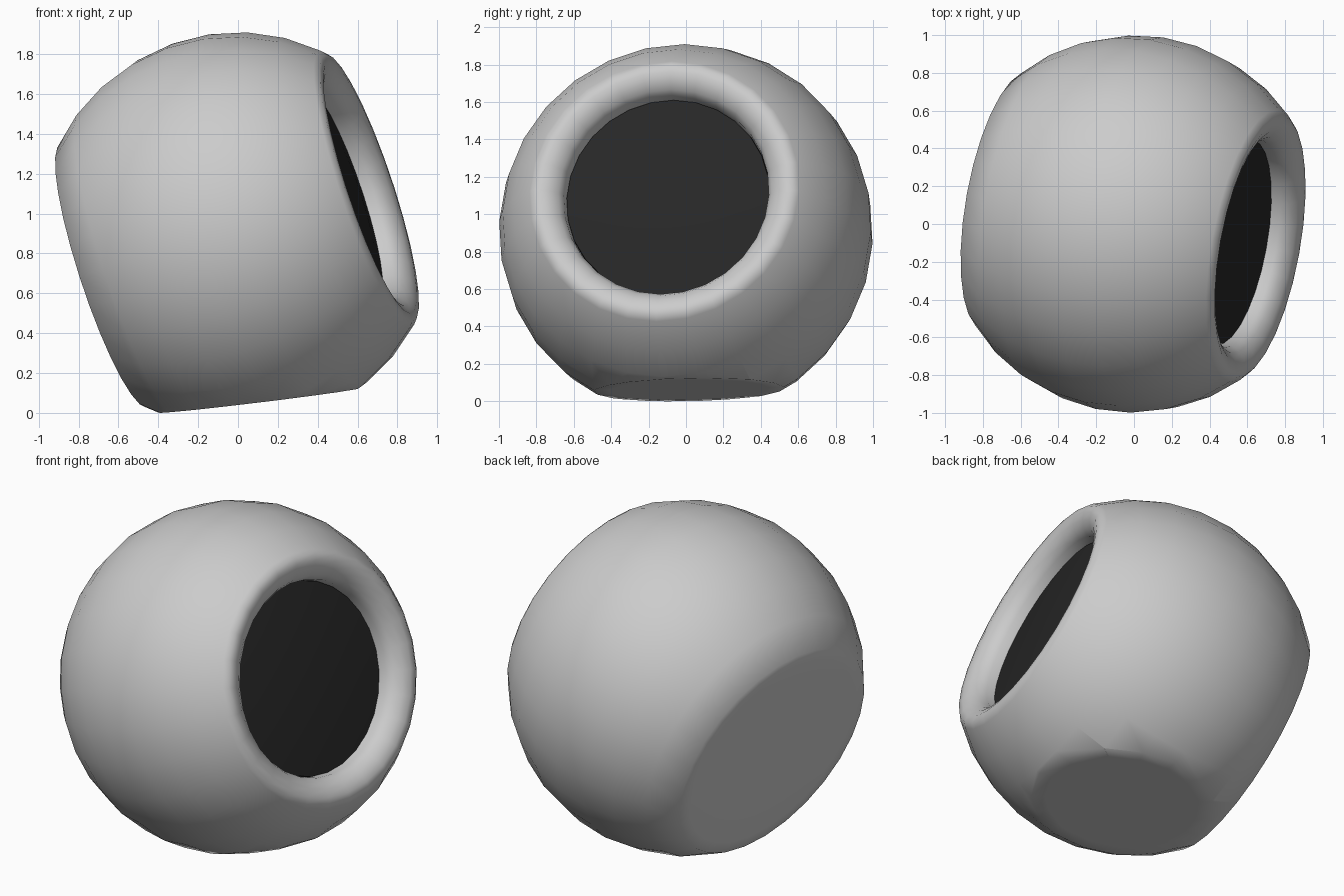
import bpy, bmesh, math
from mathutils import Vector, Matrix

if "Cube" in bpy.data.objects:
    bpy.data.objects.remove(bpy.data.objects["Cube"])

CENTRE = Vector((0, 0, 0.9))
AXIS = Vector((0.936, -0.17, 0.31)).normalized()   # direction the opening looks
PLACE = Matrix.Translation(CENTRE) @ AXIS.to_track_quat('Z', 'Y').to_matrix().to_4x4()
SEGMENTS = 28


def lathe(profile):
    """Spin (radius, height) points round z, then tilt the result into place."""
    bm = bmesh.new()
    pts = [bm.verts.new((r, 0, t)) for r, t in profile]
    edges = [bm.edges.new(pair) for pair in zip(pts, pts[1:])]
    bmesh.ops.spin(bm, geom=pts + edges, axis=(0, 0, 1), cent=(0, 0, 0),
                   angle=math.tau, steps=SEGMENTS, use_duplicate=False)
    bmesh.ops.remove_doubles(bm, verts=bm.verts, dist=1e-4)
    bmesh.ops.transform(bm, matrix=PLACE, verts=bm.verts)
    return bm


def finish(bm, name, angle):
    bmesh.ops.recalc_face_normals(bm, faces=bm.faces)
    mesh = bpy.data.meshes.new(name)
    bm.to_mesh(mesh)
    bm.free()
    obj = bpy.data.objects.new(name, mesh)
    bpy.context.collection.objects.link(obj)
    bpy.ops.object.select_all(action='DESELECT')
    obj.select_set(True)
    bpy.context.view_layer.objects.active = obj
    bpy.ops.object.shade_smooth_by_angle(angle=math.radians(angle))
    return obj


# Round body: flat back, spherical side, rolled lip and socket wall
back = [(0, -0.73), (0.4, -0.73), (0.62, -0.725)]
start, end, steps = math.radians(-46), math.radians(43), 8
side = []
for i in range(steps + 1):
    a = start + (end - start) * i / steps
    side.append((math.cos(a), math.sin(a)))
lip = [(0.705, 0.705), (0.665, 0.708), (0.62, 0.692), (0.58, 0.66), (0.557, 0.62),
       (0.553, 0.53), (0, 0.53)]
body = lathe(back + side + lip)

# Flat resting base, slightly tilted
down = Vector((0.12, 0.02, -0.99)).normalized()
cut = bmesh.ops.bisect_plane(body, geom=body.verts[:] + body.edges[:] + body.faces[:],
                             plane_co=CENTRE + down * 0.855, plane_no=down,
                             clear_outer=True)
rim = [e for e in cut['geom_cut'] if isinstance(e, bmesh.types.BMEdge)]
cap = bmesh.ops.edgeloop_fill(body, edges=rim)['faces']
bmesh.ops.inset_region(body, faces=cap, thickness=0.08)
low = min(v.co.z for v in body.verts)
body_obj = finish(body, "body", 65)

# Dark, slightly domed disc set into the opening
dome = [(0.553, 0.54), (0.55, 0.57), (0.4, 0.585), (0.2, 0.595), (0, 0.6)]
disc_obj = finish(lathe(dome), "dark_disc", 40)
dark = bpy.data.materials.new("dark")
dark.diffuse_color = (0.02, 0.02, 0.02, 1)
dark.use_nodes = True
dark.node_tree.nodes["Principled BSDF"].inputs["Base Color"].default_value = dark.diffuse_color
disc_obj.data.materials.append(dark)

# Stand the model on the ground
for obj in (body_obj, disc_obj):
    obj.location.z -= low
